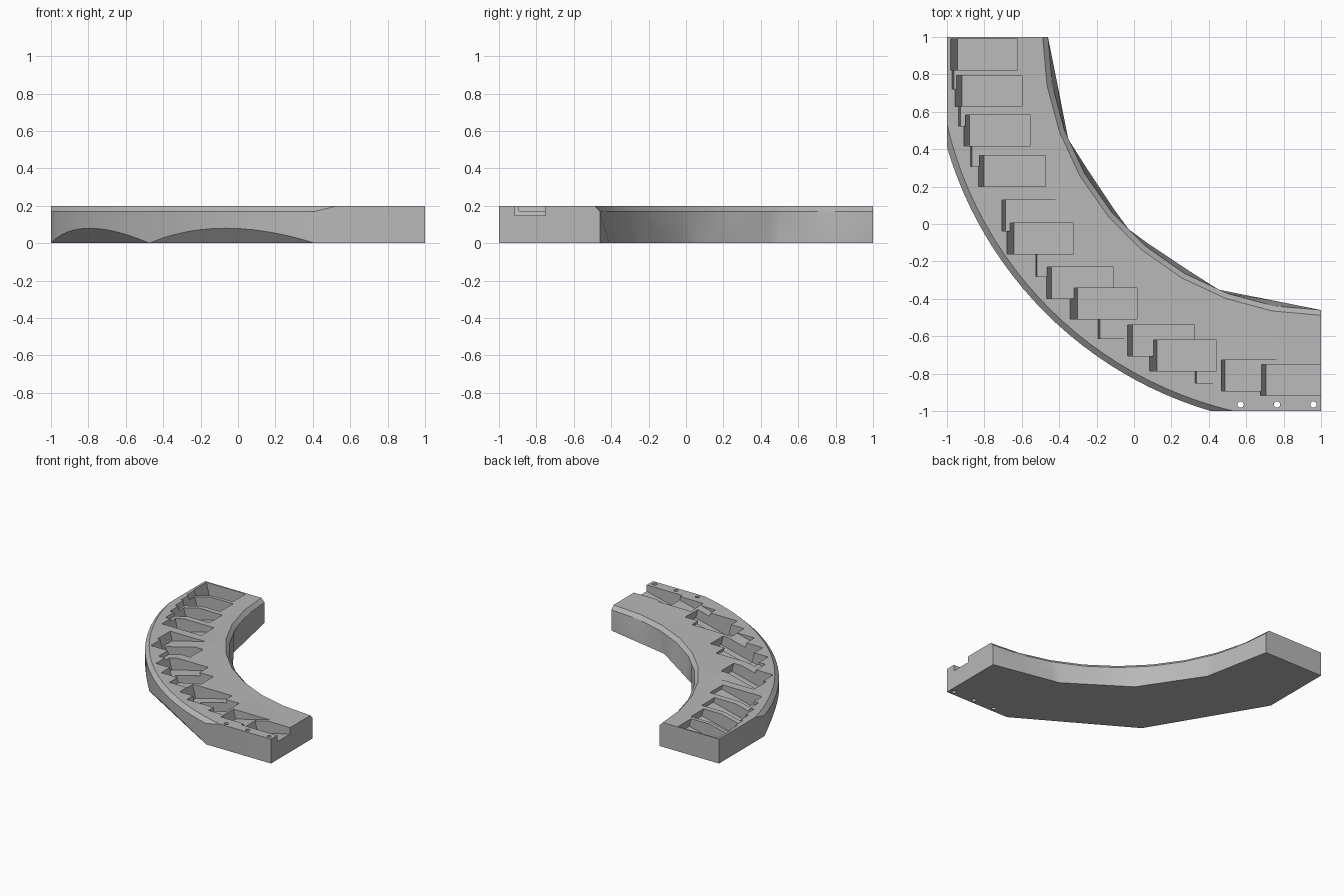
import bpy, bmesh
from math import sin, cos, acos, radians, degrees
from mathutils import Vector

cube = bpy.data.objects.get("Cube")
if cube:
    bpy.data.objects.remove(cube, do_unlink=True)

HEIGHT, SHOULDER = 0.2, 0.17
R_OUT, R_OUT_TOP = 2.085, 2.054
R_IN, R_IN_TOP = 1.46, 1.488

grey = bpy.data.materials.new("plain grey")
grey.use_nodes = True
grey.diffuse_color = (0.48, 0.48, 0.48, 1)
grey.node_tree.nodes["Principled BSDF"].inputs["Base Color"].default_value = grey.diffuse_color


def make_object(name, bm):
    bmesh.ops.recalc_face_normals(bm, faces=bm.faces)
    mesh = bpy.data.meshes.new(name)
    bm.to_mesh(mesh)
    bm.free()
    mesh.materials.append(grey)
    obj = bpy.data.objects.new(name, mesh)
    bpy.context.collection.objects.link(obj)
    return obj


def arc_point(r, a, z):
    """Point on a circle about the inside corner, a in degrees."""
    return Vector((1 - r * sin(radians(a)), 1 - r * cos(radians(a)), z))


def chord_radius(r, a, start, step):
    """Radius at angle a of a polygon inscribed in the circle r."""
    local = (a - start) % step - step / 2
    return r * cos(radians(step / 2)) / cos(radians(local))


# Curved body: four stacked outlines, faceted underneath and round above
def outer_arc(r, z, kind):
    start = degrees(acos(2 / r))
    step, count = 45 - start, 24
    points = []
    for i in range(count + 1):
        a = start + 2 * step * i / count
        t = 2 * i / count % 1
        if kind == "chord":
            points.append(arc_point(chord_radius(r, a, start, step), a, z))
        else:
            points.append(arc_point(r, a, z + (0.32 * t * (1 - t) if kind == "hump" else 0)))
    return points


def inner_arc(r, z, step):
    angles = sorted({10 * i for i in range(10)} | {22.5 * i for i in range(5)}, reverse=True)
    return [arc_point(chord_radius(r, a, 0, step), a, z) for a in angles]


def outline(outer, inner, z):
    return [Vector((1, -1, z))] + outer + [Vector((-1, 1, z))] + inner


rows = [
    outline(outer_arc(R_OUT, 0, "chord"), inner_arc(R_IN, 0, 22.5), 0),
    outline(outer_arc(R_OUT, 0, "hump"), inner_arc(R_IN, 0, 22.5), 0),
    outline(outer_arc(R_OUT, SHOULDER, "arc"), inner_arc(R_IN, SHOULDER, 10), SHOULDER),
    outline(outer_arc(R_OUT_TOP, HEIGHT, "arc"), inner_arc(R_IN_TOP, HEIGHT, 10), HEIGHT),
]
bm = bmesh.new()
rings = [[bm.verts.new(p) for p in row] for row in rows]
sides = []
for low, high in zip(rings, rings[1:]):
    for i in range(len(low)):
        j = (i + 1) % len(low)
        sides.append(bm.faces.new((low[i], low[j], high[j], high[i])))
bm.faces.new(rings[0][::-1])
bm.faces.new(rings[-1])
bmesh.ops.triangulate(bm, faces=sides)
bmesh.ops.remove_doubles(bm, verts=bm.verts, dist=0.0002)
bmesh.ops.dissolve_degenerate(bm, edges=bm.edges, dist=0.0001)
body = make_object("curved_body", bm)


# Sloping pockets: tilted boxes, deep at their left end in plan
TILT = radians(14)
ALONG = Vector((cos(TILT), 0, sin(TILT)))
ACROSS = Vector((-sin(TILT), 0, cos(TILT)))


def pocket_cutter(x, y, depth, length=0.347, width=0.166):
    corner = Vector((x + depth * sin(TILT) / cos(TILT), y, HEIGHT - depth))
    section = [corner, corner + ALONG * length,
               corner + ALONG * length + ACROSS * 0.3, corner + ACROSS * 0.3]
    bm = bmesh.new()
    face = bm.faces.new([bm.verts.new(p) for p in section])
    new = bmesh.ops.extrude_face_region(bm, geom=[face])["geom"]
    bmesh.ops.translate(bm, vec=(0, width, 0),
                        verts=[v for v in new if isinstance(v, bmesh.types.BMVert)])
    return make_object("pocket_cutter", bm)


# Bolt holes along the straight front edge
def hole_cutter(x):
    bm = bmesh.new()
    bmesh.ops.create_cone(bm, cap_ends=True, segments=20, radius1=0.017, radius2=0.017, depth=1)
    bmesh.ops.translate(bm, vec=(x, -0.965, 0.1), verts=bm.verts)
    return make_object("hole_cutter", bm)


# Left edge, front edge and depth of each pocket
pockets = [
    (-0.98, 0.823, 0.15), (-0.972, 0.722, 0.04), (-0.957, 0.627, 0.145),
    (-0.937, 0.523, 0.04), (-0.91, 0.418, 0.125), (-0.874, 0.308, 0.03),
    (-0.832, 0.2, 0.12), (-0.707, -0.037, 0.075), (-0.68, -0.16, 0.155),
    (-0.525, -0.28, 0.03), (-0.468, -0.397, 0.11), (-0.341, -0.508, 0.16),
    (-0.193, -0.613, 0.04), (-0.035, -0.705, 0.11), (0.084, -0.785, 0.16),
    (0.327, -0.85, 0.03), (0.467, -0.892, 0.077), (0.675, -0.918, 0.125),
]
cutters = [pocket_cutter(*p) for p in pockets] + [hole_cutter(x) for x in (0.57, 0.765, 0.96)]

bpy.ops.object.select_all(action="DESELECT")
bpy.context.view_layer.objects.active = body
body.select_set(True)
for cutter in cutters:
    cutter.hide_render = True
    mod = body.modifiers.new("cut", "BOOLEAN")
    mod.operation, mod.solver, mod.object = "DIFFERENCE", "EXACT", cutter
    bpy.ops.object.modifier_apply(modifier=mod.name)
    bpy.data.objects.remove(cutter, do_unlink=True)
bpy.ops.object.shade_smooth_by_angle(angle=radians(30))
